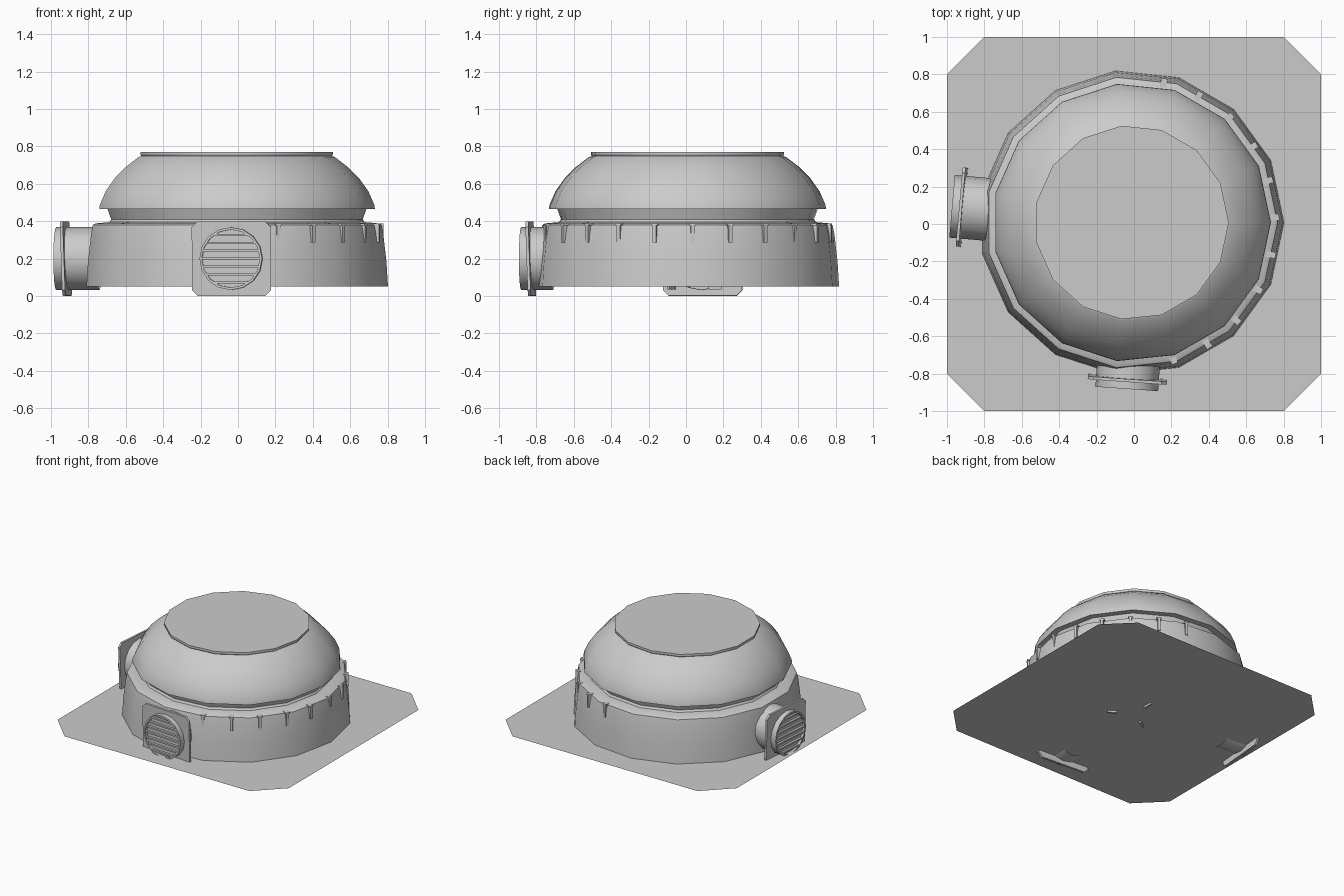
import bpy, bmesh, math
from mathutils import Matrix, Vector

if "Cube" in bpy.data.objects:
    bpy.data.objects.remove(bpy.data.objects["Cube"])

CX, CY, SIDES = -0.013, 0.008, 15


def finish(bm, name, smooth=False):
    bmesh.ops.recalc_face_normals(bm, faces=bm.faces)
    me = bpy.data.meshes.new(name)
    bm.to_mesh(me)
    bm.free()
    ob = bpy.data.objects.new(name, me)
    bpy.context.collection.objects.link(ob)
    if smooth:
        bpy.ops.object.select_all(action='DESELECT')
        ob.select_set(True)
        bpy.context.view_layer.objects.active = ob
        bpy.ops.object.shade_smooth_by_angle(angle=math.radians(30))
    return ob


def lathe(name, profile, cap=False):
    bm = bmesh.new()
    rings = []
    for r, z in profile:
        rings.append([bm.verts.new((CX + r * math.cos(2 * math.pi * i / SIDES),
                                    CY + r * math.sin(2 * math.pi * i / SIDES), z))
                      for i in range(SIDES)])
    for a, b in zip(rings, rings[1:]):
        for i in range(SIDES):
            j = (i + 1) % SIDES
            bm.faces.new((a[i], a[j], b[j], b[i]))
    if cap:
        bm.faces.new(rings[-1])
    return finish(bm, name, True)


def add_box(bm, centre, size, rot=Matrix()):
    m = rot @ Matrix.Translation(centre) @ Matrix.Diagonal((*size, 1))
    bmesh.ops.create_cube(bm, size=1, matrix=m)


def octagon(w, h, c):
    return [(w - c, -h), (w, -h + c), (w, h - c), (w - c, h),
            (-w + c, h), (-w, h - c), (-w, -h + c), (-w + c, -h)]


# Flat ground plate with cut corners
bm = bmesh.new()
bm.faces.new([bm.verts.new((x, y, 0.05)) for x, y in octagon(1, 1, 0.2)])
finish(bm, "ground_plate")

# Skirt and recessed neck
lathe("skirt", [(.815, .05), (.807, .18), (.79, .33), (.78, .38), (.765, .388),
                (.69, .395), (.68, .41), (.70, .465)])

# Dome with overhanging rim and raised top lip
lathe("dome", [(.69, .465), (.745, .465), (.742, .487), (.71, .56), (.66, .63),
               (.60, .69), (.53, .743), (.515, .748), (.52, .756), (.52, .77)], cap=True)

# Small clips round the top edge of the skirt
bm = bmesh.new()
for k in range(-5, 6):
    rot = Matrix.Translation((CX, CY, 0)) @ Matrix.Rotation(math.radians(15 * k + 2), 4, 'Z')
    add_box(bm, (.775, 0, .335), (.03, .02, .10), rot)
    add_box(bm, (.765, 0, .383), (.05, .035, .012), rot)
finish(bm, "skirt_clips")

# Small feet showing under the plate
bm = bmesh.new()
for a in (-30, 90, 210):
    add_box(bm, (.155, 0, .06), (.07, .015, .05), Matrix.Rotation(math.radians(a), 4, 'Z'))
finish(bm, "centre_feet")


def vent(prefix, location, angle, front, back):
    """Round louvred outlet facing local -y; its flange lies on local y = 0."""
    place = Matrix.Translation(location) @ Matrix.Rotation(math.radians(angle), 4, 'Z')
    tilt = Matrix.Rotation(math.radians(2), 4, 'X')

    # Square flange
    bm = bmesh.new()
    face = bm.faces.new([bm.verts.new((x, -.008, z)) for x, z in octagon(.212, .199, .03)])
    ext = bmesh.ops.extrude_face_region(bm, geom=[face])
    bmesh.ops.translate(bm, vec=(0, .016, 0),
                        verts=[v for v in ext["geom"] if isinstance(v, bmesh.types.BMVert)])
    bm.transform(place @ tilt)
    finish(bm, prefix + "_flange")

    # Open tube with a thin wall and a recessed back
    bm = bmesh.new()
    n, rings = 16, []
    for r, y in ((.168, back), (.168, -front), (.155, -front), (.155, -front + .02)):
        rings.append([bm.verts.new((r * math.cos(2 * math.pi * i / n), y,
                                    r * math.sin(2 * math.pi * i / n))) for i in range(n)])
    for a, b in zip(rings, rings[1:]):
        for i in range(n):
            j = (i + 1) % n
            bm.faces.new((a[i], a[j], b[j], b[i]))
    bm.faces.new(rings[-1])
    bm.transform(place)
    finish(bm, prefix + "_tube", True)

    # Horizontal slats
    bm = bmesh.new()
    for k in range(-3, 4):
        z = k * .042
        half = math.sqrt(.155 ** 2 - z * z)
        add_box(bm, (0, -front + .012, z), (2 * half, .018, .012))
    bm.transform(place)
    finish(bm, prefix + "_slats")


vent("front_vent", Vector((-.035, -.83, .20)), -4, .052, .12)
vent("left_vent", Vector((-.92, .09, .20)), -95, .053, .18)
